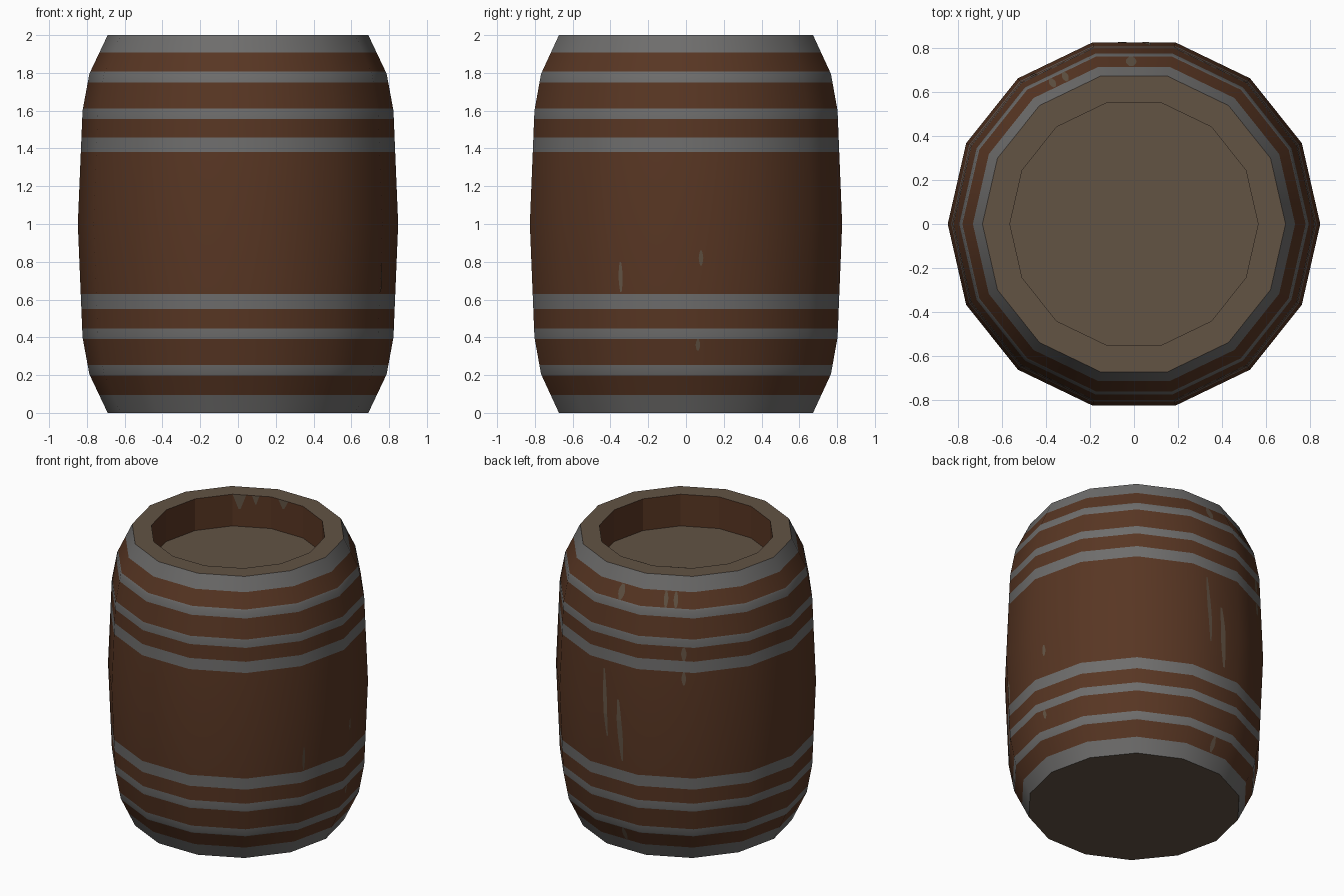
import bpy, bmesh, math

if "Cube" in bpy.data.objects:
    bpy.data.objects.remove(bpy.data.objects["Cube"])

SIDES = 14
STEP = 2 * math.pi / SIDES


def material(name, rgb):
    def lin(c):
        c /= 255
        return c / 12.92 if c <= 0.04045 else ((c + 0.055) / 1.055) ** 2.4
    m = bpy.data.materials.new(name)
    m.diffuse_color = (*[lin(c) for c in rgb], 1)
    m.use_nodes = True
    m.node_tree.nodes["Principled BSDF"].inputs["Base Color"].default_value = m.diffuse_color
    return m


WOOD = material("brown wood", (88, 54, 35))
IRON = material("grey iron", (110, 109, 108))
TAN = material("pale tan wood", (98, 83, 68))

# Half profile of the staves (z, radius), mirrored about z = 1
half = [(0, 0.69), (0.205, 0.787), (0.4, 0.823), (1, 0.848)]
PROFILE = half + [(2 - z, r) for z, r in reversed(half[:-1])]
# Iron hoops (bottom, top)
HOOPS = [(0, 0.095), (0.197, 0.253), (0.39, 0.448), (0.55, 0.63),
         (1.38, 1.458), (1.555, 1.612), (1.75, 1.807), (1.908, 2)]
HOLE_R, FLOOR_Z = 0.565, 1.775


def radius(z):
    for (z0, r0), (z1, r1) in zip(PROFILE, PROFILE[1:]):
        if z <= z1:
            return r0 + (r1 - r0) * (z - z0) / (z1 - z0)
    return PROFILE[-1][1]


def ring(bm, r, z):
    return [bm.verts.new((r * math.cos(i * STEP), r * math.sin(i * STEP), z))
            for i in range(SIDES)]


def make_object(name, bm, mats):
    me = bpy.data.meshes.new(name)
    bm.to_mesh(me)
    bm.free()
    for m in mats:
        me.materials.append(m)
    ob = bpy.data.objects.new(name, me)
    bpy.context.collection.objects.link(ob)
    return ob


# Barrel: one lathed body, hoops coloured by height
bm = bmesh.new()
heights = sorted({z for z, _ in PROFILE} | {z for h in HOOPS for z in h})
rows = [(radius(z), z) for z in heights] + [(HOLE_R, 2), (HOLE_R, FLOOR_Z)]
rings = [ring(bm, r, z) for r, z in rows]
bm.faces.new(rings[0][::-1]).material_index = 2        # underside
bm.faces.new(rings[-1]).material_index = 2             # recessed lid
for k, (a, b) in enumerate(zip(rings, rings[1:])):
    mid = (rows[k][1] + rows[k + 1][1]) / 2
    outside = k < len(heights) - 1
    if outside:
        mat = 1 if any(lo < mid < hi for lo, hi in HOOPS) else 0
    else:
        mat = 2 if mid == 2 else 0                     # rim, then inner wall
    for i in range(SIDES):
        j = (i + 1) % SIDES
        f = bm.faces.new((a[i], a[j], b[j], b[i]))
        f.material_index = mat
        f.smooth = outside
barrel = make_object("barrel", bm, [WOOD, IRON, TAN])
# crease the rims so only the staves shade smoothly
for e in barrel.data.edges:
    za, zb = (barrel.data.vertices[v].co.z for v in e.vertices)
    if za == zb and za in (0, 2):
        e.use_edge_sharp = True


def surface(deg, z, r, gap):
    """Point on the flat-sided wall at an azimuth."""
    t = math.radians(deg)
    d = r * math.cos(STEP / 2) / math.cos(t % STEP - STEP / 2) + gap
    return (d * math.cos(t), d * math.sin(t), z)


def scrape(bm, deg, z0, z1, width, inside=False, lean=0.0):
    """Thin tapered worn mark from z1 down to z0."""
    n, prev = 6, None
    for k in range(n + 1):
        t = k / n
        z = z1 + (z0 - z1) * t
        if inside:
            r, gap, w = HOLE_R, -0.002, width * (1 - 0.85 * t)
        else:
            r, gap, w = radius(z), 0.002, width * (0.35 + 0.65 * math.sin(math.pi * t))
        c = deg + lean * t
        half_w = math.degrees(w / 2 / r)
        cur = [bm.verts.new(surface(c + s * half_w, z, r, gap)) for s in (-1, 1)]
        if prev:
            quad = (prev[0], cur[0], cur[1], prev[1])
            bm.faces.new(quad[::-1] if inside else quad)
        prev = cur


# Worn marks: long streaks on the back, small chips elsewhere
bm = bmesh.new()
for deg, z0, z1, w, lean in [
        (85, 0.85, 1.32, 0.03, 2), (93, 0.7, 1.13, 0.04, 2),
        (-24.5, 0.64, 0.8, 0.022, 0), (5.5, 0.78, 0.86, 0.025, 0),
        (4.5, 0.33, 0.39, 0.025, 0), (91, 1.81, 1.905, 0.05, 0),
        (115, 1.81, 1.905, 0.03, 0), (120, 1.81, 1.905, 0.03, 0),
        (124, 1.46, 1.555, 0.035, 0), (124, 1.29, 1.38, 0.03, 0),
        (93, 0.1, 0.195, 0.035, 0)]:
    scrape(bm, deg, z0, z1, w, lean=lean)
make_object("worn_marks", bm, [TAN])

# Drips on the inner wall under the rim
bm = bmesh.new()
for deg, z0, w in [(124, 1.9, 0.09), (113, 1.94, 0.05), (93, 1.94, 0.08)]:
    scrape(bm, deg, z0, 2, w, inside=True)
make_object("inner_marks", bm, [TAN])
